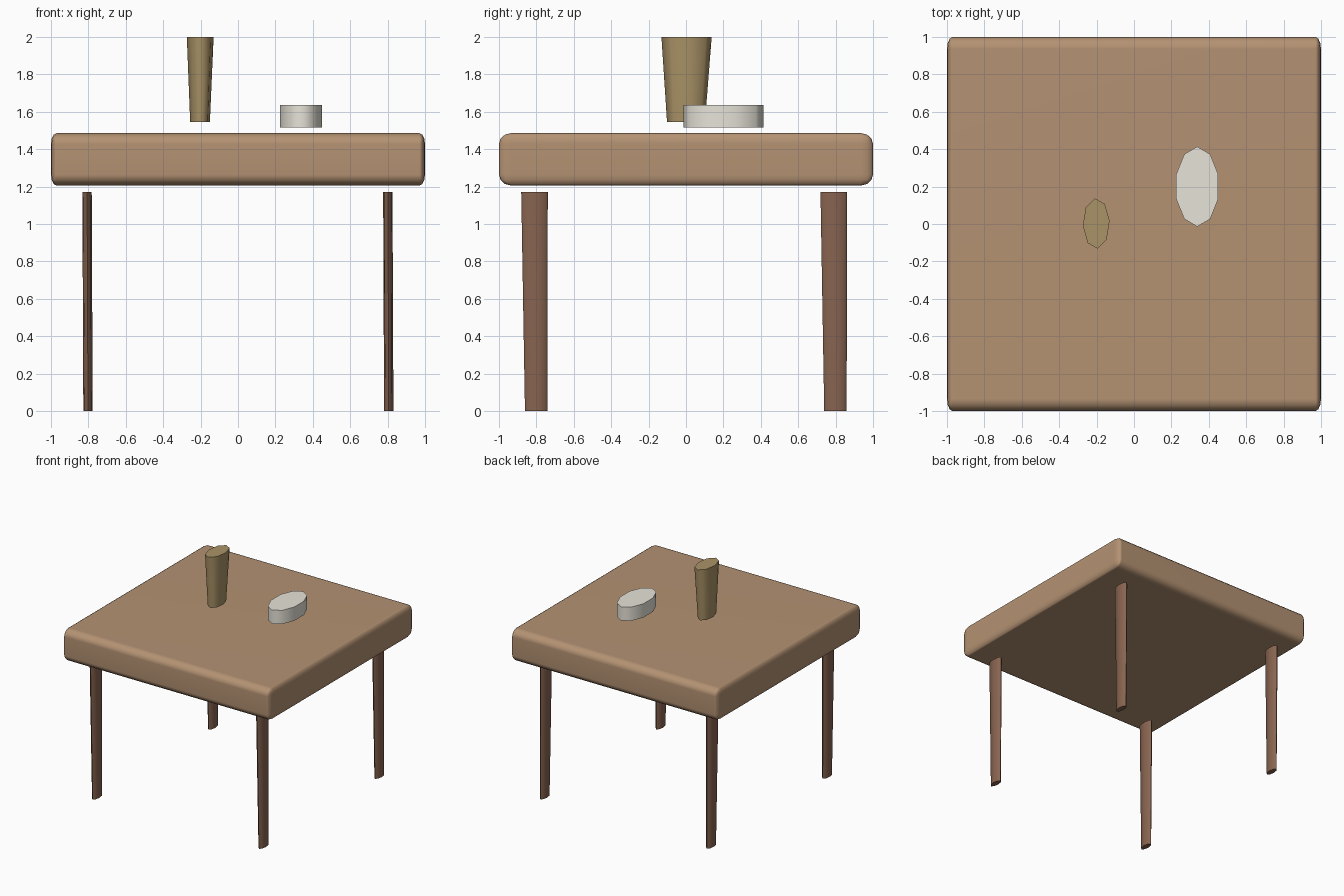
import bpy, bmesh, math

if "Cube" in bpy.data.objects:
    bpy.data.objects.remove(bpy.data.objects["Cube"])


def finish(name, bm, colour, angle):
    bmesh.ops.recalc_face_normals(bm, faces=bm.faces)
    mesh = bpy.data.meshes.new(name)
    bm.to_mesh(mesh)
    bm.free()
    ob = bpy.data.objects.new(name, mesh)
    bpy.context.collection.objects.link(ob)
    mat = bpy.data.materials.new(name + "_colour")
    mat.diffuse_color = (*colour, 1)
    mat.use_nodes = True
    mat.node_tree.nodes["Principled BSDF"].inputs["Base Color"].default_value = mat.diffuse_color
    mesh.materials.append(mat)
    bpy.ops.object.select_all(action='DESELECT')
    ob.select_set(True)
    bpy.context.view_layer.objects.active = ob
    bpy.ops.object.shade_smooth_by_angle(angle=math.radians(angle))
    return ob


def loft(name, rings, colour, angle=80):
    """Closed solid through two rings of 3D points."""
    bm = bmesh.new()
    low, high = [[bm.verts.new(p) for p in ring] for ring in rings]
    n = len(low)
    for i in range(n):
        j = (i + 1) % n
        bm.faces.new((low[i], low[j], high[j], high[i]))
    bm.faces.new(low[::-1])
    bm.faces.new(high)
    return finish(name, bm, colour, angle)


def oval(x, y, z, rx, ry, sides, turn=0.0, power=1.0):
    """Ring of points; a power below 1 makes the oval squarer."""
    def bend(v):
        return math.copysign(abs(v) ** power, v) if abs(v) > 1e-6 else 0.0
    angles = [2 * math.pi * i / sides + turn for i in range(sides)]
    return [(x + rx * bend(math.cos(a)), y + ry * bend(math.sin(a)), z)
            for a in angles]


# tabletop: box bevelled, then stretched so the edge radius differs per axis
bm = bmesh.new()
half = (1.0, 1.0, 0.14)
radius = (0.03, 0.065, 0.058)
bmesh.ops.create_cube(bm, size=2)
for v in bm.verts:
    v.co = [c * h / r for c, h, r in zip(v.co, half, radius)]
bmesh.ops.bevel(bm, geom=bm.edges[:], offset=1, segments=3, profile=0.5,
                affect='EDGES')
for v in bm.verts:
    v.co = [c * r for c, r in zip(v.co, radius)]
    v.co.z += 1.346
top = finish("tabletop", bm, (0.456, 0.288, 0.171), 60)
weighted = top.modifiers.new("flat_faces", 'WEIGHTED_NORMAL')
weighted.keep_sharp = True

# four thin oval legs, all leaning the same way
for side, x in (("left", -0.802), ("right", 0.806)):
    for end, y in (("front", -0.801), ("back", 0.799)):
        loft(f"{end}_{side}_leg",
             [oval(x, y, 0, 0.025, 0.06, 8),
              oval(x - 0.005, y - 0.009, 1.17, 0.025, 0.071, 8, power=0.7)],
             (0.246, 0.127, 0.08))

# tapered cup
loft("cup", [oval(-0.203, 0.0, 1.545, 0.053, 0.102, 8, 0.1),
             oval(-0.202, 0.003, 2.0, 0.072, 0.135, 8, 0.1)],
     (0.4, 0.29, 0.135))

# low oval dish
loft("dish", [oval(0.338, 0.2, z, 0.118, 0.214, 10, math.pi / 10)
              for z in (1.517, 1.637)],
     (0.8, 0.77, 0.69))
